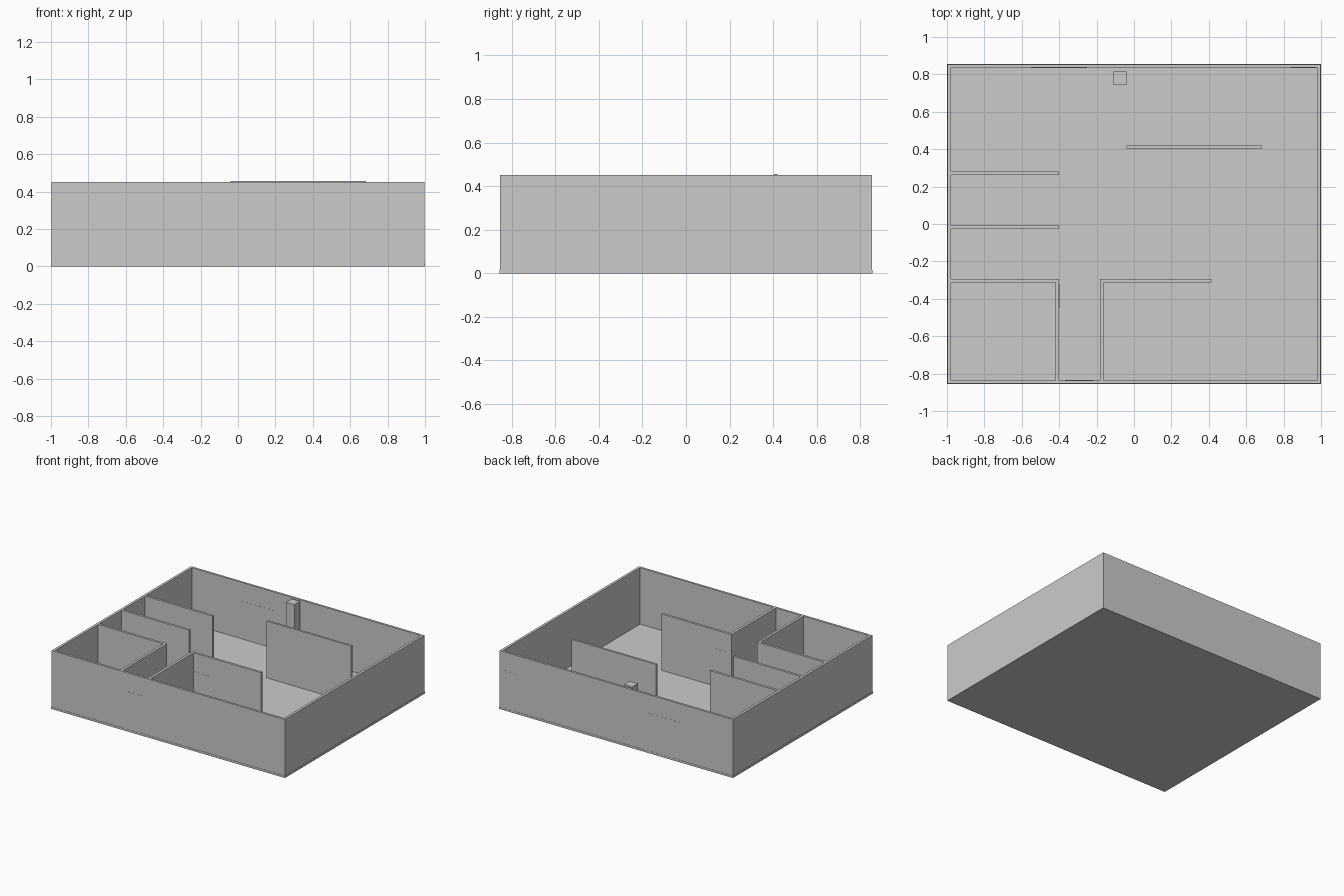
import bpy, bmesh

if "Cube" in bpy.data.objects:
    bpy.data.objects.remove(bpy.data.objects["Cube"])

FLOOR, TOP = 0.016, 0.452      # floor level and wall height
DOOR_TOP = 0.308


def box(name, x0, x1, y0, y1, z0=FLOOR, z1=TOP):
    """Axis-aligned box given by its limits."""
    bm = bmesh.new()
    bmesh.ops.create_cube(bm, size=1)
    for v in bm.verts:
        v.co = ((x0 + x1) / 2 + v.co.x * (x1 - x0),
                (y0 + y1) / 2 + v.co.y * (y1 - y0),
                (z0 + z1) / 2 + v.co.z * (z1 - z0))
    me = bpy.data.meshes.new(name)
    bm.to_mesh(me)
    bm.free()
    ob = bpy.data.objects.new(name, me)
    bpy.context.collection.objects.link(ob)
    return ob


def outer_walls(name, ox, oy, ix, iy):
    """One closed ring of outside walls, open to the sky."""
    bm = bmesh.new()
    corners = [(-1, -1), (1, -1), (1, 1), (-1, 1)]
    rings = [[bm.verts.new((sx * w, sy * d, z)) for sx, sy in corners]
             for w, d, z in ((ox, oy, FLOOR), (ox, oy, TOP), (ix, iy, TOP), (ix, iy, FLOOR))]
    for r in range(4):
        a, b = rings[r], rings[(r + 1) % 4]
        for i in range(4):
            j = (i + 1) % 4
            bm.faces.new((a[i], a[j], b[j], b[i]))
    bmesh.ops.recalc_face_normals(bm, faces=bm.faces)
    me = bpy.data.meshes.new(name)
    bm.to_mesh(me)
    bm.free()
    bpy.context.collection.objects.link(bpy.data.objects.new(name, me))


# Floor slab and outside walls
box("floor_slab", -1, 1, -0.855, 0.855, 0, FLOOR)
outer_walls("outer_walls", 0.998, 0.853, 0.978, 0.836)

# Partitions along x that start at the left wall
for i, y in enumerate((0.271, -0.016, -0.304)):
    box(f"left_partition_{i + 1}", -0.98, -0.40, y - 0.009, y + 0.009)

# Entrance corridor walls and the right hand room wall
box("corridor_wall_left", -0.42, -0.40, -0.838, -0.295)
box("corridor_wall_right", -0.183, -0.162, -0.838, -0.295)
box("right_partition", -0.162, 0.415, -0.313, -0.295)

# Free standing wall, slightly taller, and the column
box("free_wall", -0.04, 0.685, 0.405, 0.421, FLOOR, 0.456)
box("column", -0.11, -0.04, 0.745, 0.815)

# Flush door panels, a hair proud of both wall faces
e = 0.0008
box("front_door", -0.37, -0.22, -0.853 - e, -0.836 + e, FLOOR, DOOR_TOP)
box("back_door", -0.55, -0.25, 0.836 - e, 0.853 + e, FLOOR, DOOR_TOP)
box("back_side_door", 0.84, 0.975, 0.836 - e, 0.853 + e, FLOOR, DOOR_TOP)
box("right_room_door", -0.16, -0.02, -0.313 - e, -0.295 + e, FLOOR, DOOR_TOP)
box("left_room_door", -0.42 - e, -0.40 + e, -0.45, -0.32, FLOOR, DOOR_TOP)
